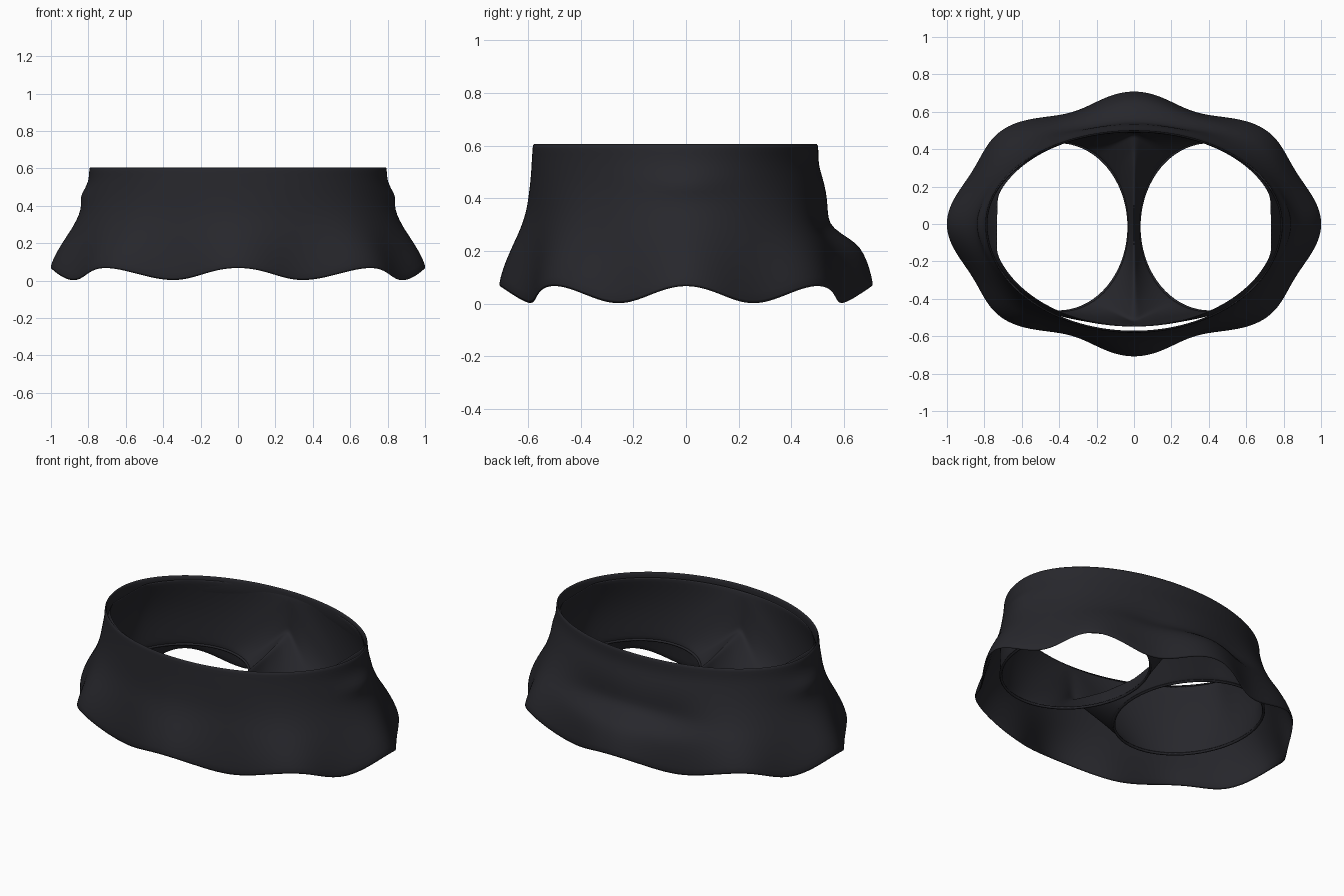
import bpy, bmesh, math
from mathutils import Vector

if "Cube" in bpy.data.objects:
    bpy.data.objects.remove(bpy.data.objects["Cube"])

cloth = bpy.data.materials.new("dark_cloth")
cloth.diffuse_color = (0.02, 0.02, 0.025, 1)
cloth.use_nodes = True
cloth.node_tree.nodes["Principled BSDF"].inputs["Base Color"].default_value = cloth.diffuse_color


def make_grid(name, rings):
    """Skin a list of closed, equally long rings with quads."""
    bm = bmesh.new()
    rows = [[bm.verts.new(p) for p in ring] for ring in rings]
    n = len(rows[0])
    for a, b in zip(rows, rows[1:]):
        for i in range(n):
            j = (i + 1) % n
            bm.faces.new((a[i], b[i], b[j], a[j]))
    bmesh.ops.recalc_face_normals(bm, faces=bm.faces)
    mesh = bpy.data.meshes.new(name)
    bm.to_mesh(mesh)
    bm.free()
    mesh.materials.append(cloth)
    for p in mesh.polygons:
        p.use_smooth = True
    obj = bpy.data.objects.new(name, mesh)
    bpy.context.collection.objects.link(obj)
    return obj


def add_cloth_modifiers(obj, thickness, offset):
    solid = obj.modifiers.new("thickness", 'SOLIDIFY')
    solid.thickness = thickness
    solid.offset = offset
    sub = obj.modifiers.new("smooth", 'SUBSURF')
    sub.levels = sub.render_levels = 1


# Outer skirt: height, half width, front depth, back depth, back depth at the
# pinched centre, wave strength
LEVELS = [
    (0.607, 0.795, 0.582, 0.502, 0.502, 0.0),
    (0.57, 0.796, 0.583, 0.502, 0.502, 0.0),
    (0.53, 0.800, 0.586, 0.508, 0.503, 0.0),
    (0.49, 0.808, 0.588, 0.520, 0.514, 0.0),
    (0.45, 0.815, 0.592, 0.535, 0.526, 0.03),
    (0.40, 0.830, 0.598, 0.553, 0.535, 0.08),
    (0.35, 0.850, 0.606, 0.574, 0.538, 0.15),
    (0.30, 0.874, 0.621, 0.598, 0.542, 0.25),
    (0.26, 0.896, 0.636, 0.620, 0.585, 0.36),
    (0.22, 0.920, 0.653, 0.643, 0.647, 0.50),
    (0.17, 0.948, 0.673, 0.668, 0.677, 0.66),
    (0.11, 0.980, 0.695, 0.692, 0.697, 0.83),
    (0.033, 1.008, 0.714, 0.714, 0.714, 1.0),
]


def skirt_ring(z, ax, front, back, pinched, wave):
    ring = []
    for i in range(128):
        t = 2 * math.pi * i / 128
        s, c = math.sin(t), math.cos(t)
        dent = 1 - wave * (0.02 + 0.033 * s * s) * (1 - math.cos(8 * t))
        depth = front
        if s > 0:                                     # tail bump at the back
            depth = back + (pinched - back) * math.exp(-(ax * c / 0.45) ** 4)
        x, y = ax * c * dent, depth * s * dent
        # small side bulge on each hip
        x += math.copysign(0.03, c) * math.exp(-(y / 0.15) ** 2 - ((z - 0.45) / 0.04) ** 2) * abs(c)
        ring.append((x, y, z + 0.034 * wave ** 1.5 * math.cos(8 * t)))
    return ring


skirt = make_grid("outer_skirt", [skirt_ring(*lv) for lv in LEVELS])
add_cloth_modifiers(skirt, 0.012, -1)

# Inner shorts: each half is lofted from waist and crotch line to a leg hole
RIDGE = [(0.49, 0.37), (0.40, 0.335), (0.25, 0.30), (0.0, 0.26), (-0.25, 0.29), (-0.42, 0.33), (-0.53, 0.36)]


def ridge_point(f):
    u = min(f, 0.9999) * (len(RIDGE) - 1)
    k = int(u)
    p = Vector(RIDGE[k]).lerp(Vector(RIDGE[k + 1]), u - k)
    return Vector((0, p.x, p.y))


def upper_point(deg):
    if deg <= 95:                                     # waist arc
        t = math.radians(deg * 90 / 95)
        s = math.sin(t)
        y = s * (0.495 if s > 0 else 0.548)
        return Vector((0.765 * math.cos(t) - 0.032 * math.exp(-(y / 0.12) ** 4), y, 0.585))
    if deg < 120:                                     # centre back seam
        return Vector((0, 0.495, 0.585)).lerp(ridge_point(0), (deg - 95) / 25)
    if deg <= 240:                                    # crotch ridge
        return ridge_point((deg - 120) / 120)
    return ridge_point(1).lerp(Vector((0, -0.548, 0.585)), (deg - 240) / 25)


def hole_point(deg):
    t = math.radians(deg)
    x = 0.405 + 0.378 * math.cos(t)
    y = -0.015 + 0.455 * math.sin(t)
    return Vector((x, y, 0.172 + 0.02 * (x - 0.405) - 0.02 * y))


angles = [-95 + 5 * i for i in range(72)]
loft = []
for k in range(8):
    f = k / 7
    ring = []
    for d in angles:
        p = upper_point(d).lerp(hole_point(d), f)
        if d < 95:                                    # rounded hips
            t = math.radians(d)
            p += Vector((math.cos(t), math.sin(t), 0)) * 0.03 * math.sin(math.pi * f) * max(0, math.cos(t))
        ring.append(p)
    loft.append(ring)

shorts = make_grid("inner_shorts", loft)
mirror = shorts.modifiers.new("mirror", 'MIRROR')
mirror.use_clip = True
mirror.merge_threshold = 0.002
add_cloth_modifiers(shorts, 0.008, 0)


# Rolled hem around each leg hole
def leg_hem(name, side):
    rings = []
    for k in range(7):
        a = 2 * math.pi * k / 6
        r, h = 0.008 * math.cos(a), 0.008 * math.sin(a)
        ring = []
        for d in range(0, 360, 5):
            p, t = hole_point(d), math.radians(d)
            ring.append((side * (p.x + r * math.cos(t)), p.y + r * math.sin(t), p.z + h))
        rings.append(ring)
    return make_grid(name, rings)


leg_hem("leg_hem_right", 1)
leg_hem("leg_hem_left", -1)
